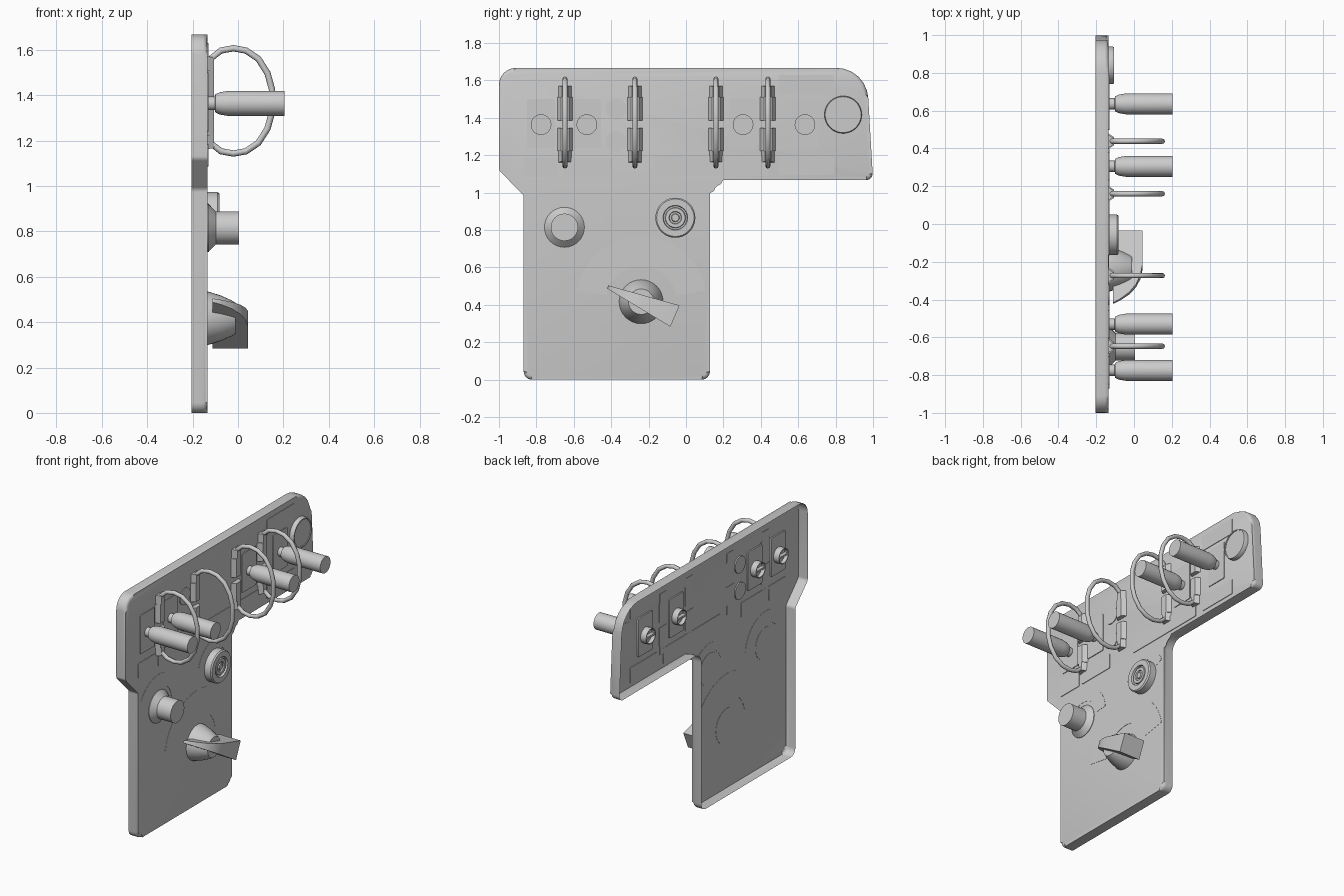
import bpy, bmesh, math
from mathutils import Vector

if "Cube" in bpy.data.objects:
    bpy.data.objects.remove(bpy.data.objects["Cube"])

FACE = -0.135          # x of the panel's front surface
BACK = -0.205

grey = bpy.data.materials.new("plain grey")
grey.diffuse_color = (0.6, 0.6, 0.6, 1)
grey.use_nodes = True
grey.node_tree.nodes["Principled BSDF"].inputs["Base Color"].default_value = grey.diffuse_color


def finish(bm, name, angle=35):
    bmesh.ops.remove_doubles(bm, verts=bm.verts, dist=1e-5)
    bmesh.ops.recalc_face_normals(bm, faces=bm.faces)
    me = bpy.data.meshes.new(name)
    bm.to_mesh(me)
    bm.free()
    return link(name, me, angle)


def link(name, me, angle=35):
    ob = bpy.data.objects.new(name, me)
    bpy.context.collection.objects.link(ob)
    me.materials.clear()
    me.materials.append(grey)
    bpy.ops.object.select_all(action='DESELECT')
    ob.select_set(True)
    bpy.context.view_layer.objects.active = ob
    bpy.ops.object.shade_smooth_by_angle(angle=math.radians(angle))
    return ob


def rounded(points, seg=6):
    """Closed (y, z, radius) outline with exact arc corners."""
    out, n = [], len(points)
    for i, (y, z, r) in enumerate(points):
        p = Vector((y, z))
        a = (Vector(points[i - 1][:2]) - p).normalized()
        b = (Vector(points[(i + 1) % n][:2]) - p).normalized()
        half = a.angle(b) / 2
        t, w = r / math.tan(half), math.sin(half)
        for k in range(seg + 1):
            u = k / seg
            c0, c1, c2 = (1 - u) ** 2, 2 * u * (1 - u) * w, u * u
            out.append(((p + a * t) * c0 + p * c1 + (p + b * t) * c2) / (c0 + c1 + c2))
    return out


def prism(name, base, top, x0, x1):
    """Solid between two matching (y, z) outlines at x0 and x1."""
    bm = bmesh.new()
    lo = [bm.verts.new((x0, p[0], p[1])) for p in base]
    hi = [bm.verts.new((x1, p[0], p[1])) for p in top]
    n = len(lo)
    bm.faces.new(lo)
    bm.faces.new(hi)
    for i in range(n):
        bm.faces.new((lo[i], lo[(i + 1) % n], hi[(i + 1) % n], hi[i]))
    return finish(bm, name)


def rect(y0, y1, z0, z1):
    return [(y0, z0), (y1, z0), (y1, z1), (y0, z1)]


def plate(name, y0, y1, z0, z1, x0=-0.139, x1=-0.131):
    r = [p[:] for p in rounded([(y, z, 0.008) for y, z in rect(y0, y1, z0, z1)], 2)]
    return prism(name, r, r, x0, x1)


def lathe(name, y, z, profile, n=32):
    """Spin a (radius, x) profile around an axis along x."""
    bm = bmesh.new()
    rings = [[bm.verts.new((x, y + r * math.cos(2 * math.pi * i / n),
                            z + r * math.sin(2 * math.pi * i / n))) for i in range(n)]
             for r, x in profile]
    for a, b in zip(rings, rings[1:]):
        for i in range(n):
            j = (i + 1) % n
            bm.faces.new((a[i], a[j], b[j], b[i]))
    bmesh.ops.remove_doubles(bm, verts=bm.verts, dist=1e-5)
    return finish(bm, name)


def sector(name, y, z, r0, r1, a0, a1, n=20):
    """Thin printed scale, a ring sector lying on the panel."""
    ang = [math.radians(a0 + (a1 - a0) * i / n) for i in range(n + 1)]
    pts = [(y + r1 * math.cos(a), z + r1 * math.sin(a)) for a in ang]
    pts += [(y + r0 * math.cos(a), z + r0 * math.sin(a)) for a in reversed(ang)]
    pts = [(min(max(p[0], -0.845), 0.105), p[1]) for p in pts]
    prism(name, pts, pts, -0.1365, -0.1335)


# Panel shell, open at the back, with a rounded front edge
outline = rounded([(-1, 1.667, 0.09), (-1, 1.12, 0.03), (-0.868, 0.985, 0.03),
                   (-0.868, 0, 0.045), (0.128, 0, 0.045), (0.128, 1.067, 0.07),
                   (1.0, 1.067, 0.035), (0.965, 1.667, 0.17)])
bm = bmesh.new()
front = [bm.verts.new((FACE, p.x, p.y)) for p in outline]
back = [bm.verts.new((BACK, p.x, p.y)) for p in outline]
cap = bm.faces.new(front)
for i in range(len(front)):
    j = (i + 1) % len(front)
    bm.faces.new((front[j], front[i], back[i], back[j]))
bmesh.ops.bevel(bm, geom=list(cap.edges), offset=0.02, offset_type='OFFSET',
                segments=3, profile=0.5, affect='EDGES')
finish(bm, "panel_shell")

# Toggle levers on square plates, with a stub behind the panel
for y in (-0.775, -0.53, 0.305, 0.636):
    plate("toggle_plate", y - 0.075, y + 0.075, 1.24, 1.5, -0.144, -0.13)
    lathe("toggle_lever", y, 1.364,
          [(0, -0.14), (0.03, -0.14), (0.03, -0.102), (0.04, -0.1), (0.049, -0.08),
           (0.055, -0.045), (0.055, 0.204), (0, 0.204)])
    lathe("toggle_stub", y, 1.364,
          [(0, -0.16), (0.046, -0.16), (0.046, -0.185), (0.052, -0.185),
           (0.052, -0.14), (0, -0.14)], 24)
    prism("toggle_stub_bar", rect(y - 0.044, y + 0.044, 1.358, 1.37),
          rect(y - 0.044, y + 0.044, 1.358, 1.37), -0.183, -0.158)

# Round indicator plates
for z in (1.449, 1.273):
    lathe("indicator_disc", -0.374, z,
          [(0, -0.143), (0.056, -0.143), (0.056, -0.13), (0, -0.13)])

# Blank label plates
for y0, y1, z0, z1 in ((-0.87, -0.685, 1.085, 1.185), (-0.658, -0.39, 1.085, 1.185),
                       (-0.166, 0.438, 1.09, 1.197), (0.497, 0.79, 1.095, 1.197),
                       (0.497, 0.79, 1.524, 1.63)):
    plate("label_plate", y0, y1, z0, z1)

# Guard hoops with tapered feet
half = [(-0.122, 0.13), (-0.122, 0.185), (-0.075, 0.222), (-0.02, 0.232), (0.035, 0.222),
        (0.09, 0.185), (0.13, 0.122), (0.15, 0.05)]
path = half + [(x, -z) for x, z in reversed(half)]
for y in (-0.647, -0.273, 0.16, 0.438):
    cu = bpy.data.curves.new("hoop_path", 'CURVE')
    cu.dimensions = '3D'
    cu.bevel_depth = 0.014
    cu.bevel_resolution = 2
    cu.use_fill_caps = True
    sp = cu.splines.new('POLY')
    sp.points.add(len(path) - 1)
    for p, (x, z) in zip(sp.points, path):
        p.co = (x, y, 1.375 + z, 1)
    tmp = bpy.data.objects.new("hoop_path", cu)
    bpy.context.collection.objects.link(tmp)
    dg = bpy.context.evaluated_depsgraph_get()
    me = bpy.data.meshes.new_from_object(tmp.evaluated_get(dg))
    bpy.data.objects.remove(tmp)
    link("guard_hoop", me, 50)
    for s in (1, -1):
        def zs(a, b):
            return sorted((1.375 + s * a - 0.008, 1.375 + s * b - 0.008))
        prism("guard_bracket", rect(y - 0.043, y + 0.043, *zs(0.02, 0.145)),
              rect(y - 0.022, y + 0.022, *zs(0.02, 0.145)), -0.138, -0.106)
        prism("guard_foot", rect(y - 0.036, y + 0.036, *zs(0.14, 0.205)),
              rect(y - 0.016, y + 0.016, *zs(0.145, 0.2)), -0.138, -0.106)

# Round cap at the upper corner
lathe("corner_cap", 0.84, 1.417,
      [(0, -0.137), (0.1, -0.137), (0.1, -0.115), (0.096, -0.105), (0.088, -0.105),
       (0.088, -0.11), (0, -0.11)], 40)

# Plain knob on a conical skirt
lathe("small_knob", -0.65, 0.815,
      [(0, -0.137), (0.107, -0.137), (0.107, -0.131), (0.073, -0.098),
       (0.073, 0.005), (0, 0.005)])
sector("small_knob_scale", -0.65, 0.815, 0.135, 0.215, 5, 150)

# Round button with concentric grooves
lathe("ring_button", -0.057, 0.866,
      [(0, -0.137), (0.107, -0.137), (0.107, -0.09), (0.1, -0.082), (0.066, -0.082),
       (0.063, -0.095), (0.055, -0.095), (0.052, -0.086), (0.034, -0.086),
       (0.031, -0.095), (0.022, -0.095), (0.019, -0.086), (0, -0.086)], 40)
sector("ring_button_scale", -0.057, 0.866, 0.12, 0.175, 20, 165)

# Large selector: domed hub, pointer handle and scale
cy, cz = -0.24, 0.417
lathe("selector_hub", cy, cz,
      [(0, -0.137), (0.118, -0.137), (0.116, -0.125), (0.1, -0.075),
       (0.08, -0.03), (0.068, -0.01), (0, -0.01)])
sector("selector_scale", cy, cz, 0.19, 0.35, 10, 170)

tip = Vector((-0.417, 0.495))
along = Vector((0.359, -0.155)).normalized()
side = Vector((-along.y, along.x))
top = [(0, -0.105), (0.02, -0.07), (0.055, -0.025), (0.1, 0.012), (0.15, 0.034),
       (0.2, 0.044), (0.39, 0.044)]
bm = bmesh.new()
rows = []
for s, x in top:
    w = 0.009 + 0.053 * s / 0.39
    row = []
    for k, h in ((-1, -0.112), (-1, x), (1, x), (1, -0.112)):
        p = tip + along * s + side * w * k
        row.append(bm.verts.new((h, p.x, p.y)))
    rows.append(row)
for a, b in zip(rows, rows[1:]):
    for i in range(4):
        j = (i + 1) % 4
        bm.faces.new((a[i], a[j], b[j], b[i]))
bm.faces.new(rows[0])
bm.faces.new(rows[-1])
finish(bm, "selector_pointer", 30)
